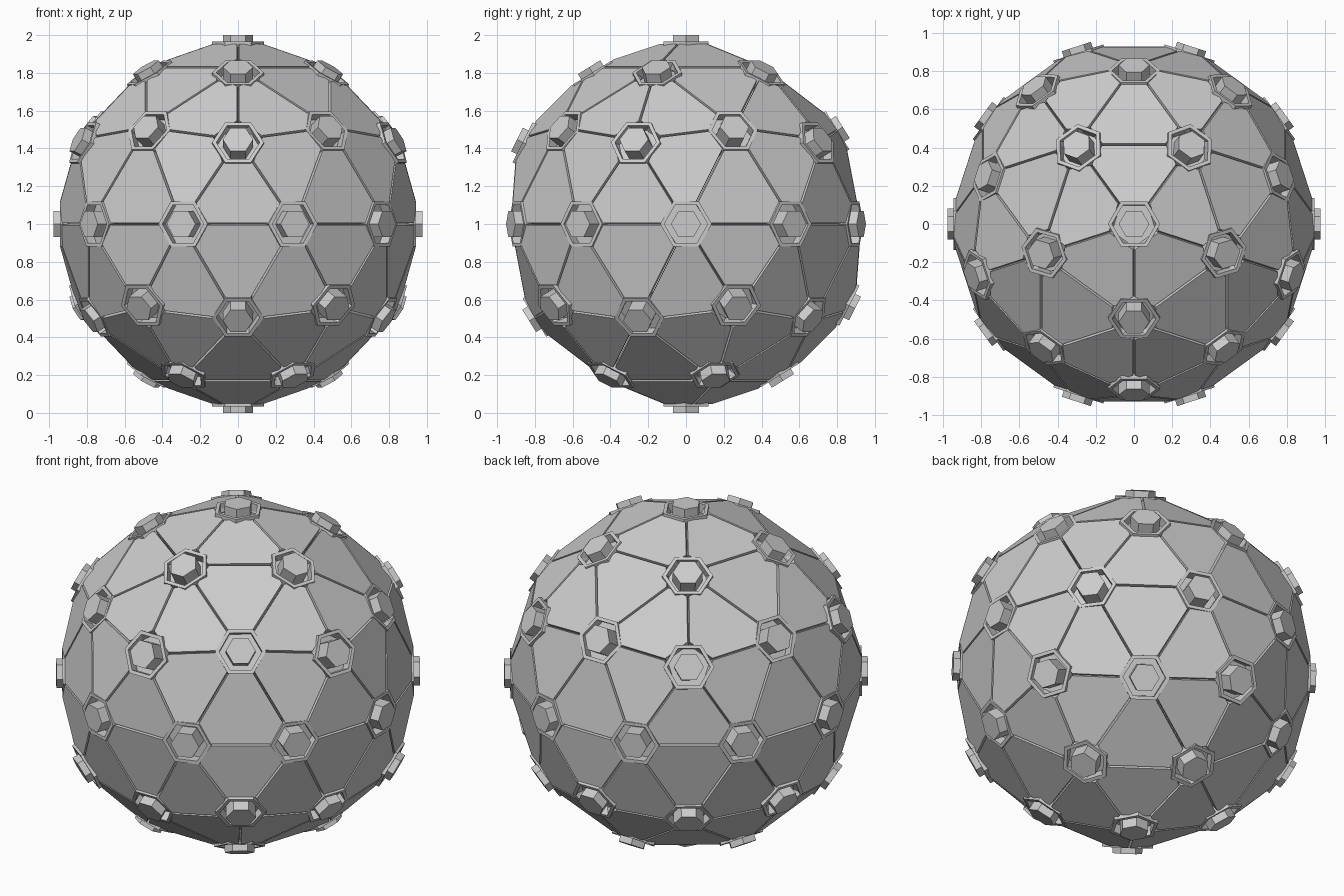
import bpy, bmesh, math
from mathutils import Vector, Matrix

if "Cube" in bpy.data.objects:
    bpy.data.objects.remove(bpy.data.objects["Cube"])

CENTRE = Vector((0, 0, 1))
R_FIVE, R_SIX = 1.0, 0.976      # radius at five-way and six-way joints
GAP, CORNER, THICK = 0.006, 0.122, 0.04


def finish(bm, name):
    bmesh.ops.recalc_face_normals(bm, faces=bm.faces)
    me = bpy.data.meshes.new(name)
    bm.to_mesh(me)
    bm.free()
    ob = bpy.data.objects.new(name, me)
    ob.location = CENTRE
    bpy.context.collection.objects.link(ob)
    return ob


# Geodesic layout: 42 joints, 80 triangles
geo = bmesh.new()
bmesh.ops.create_icosphere(geo, subdivisions=2, radius=1,
                           matrix=Matrix.Rotation(-math.pi / 2, 4, 'Z'))
for v in geo.verts:
    v.co = v.co.normalized() * (R_FIVE if len(v.link_edges) == 5 else R_SIX)
geo.normal_update()
joints = [v.co.copy() for v in geo.verts]
triangles = [[v.co.copy() for v in f.verts] for f in geo.faces]
geo.free()


def trimmed(tri):
    """Pull the edges in for the seams and cut the corners off."""
    t = bmesh.new()
    t.faces.new([t.verts.new(p) for p in tri])
    mid = sum(tri, Vector()) / 3
    planes = []
    for i in range(3):
        a, b = tri[i], tri[(i + 1) % 3]
        out = ((a + b) / 2 - mid)
        e = (b - a).normalized()
        out = (out - e * out.dot(e)).normalized()
        planes.append((a - out * GAP, out))
        out = (a - mid).normalized()
        planes.append((a - out * CORNER, out))
    for co, no in planes:
        bmesh.ops.bisect_plane(t, geom=t.verts[:] + t.edges[:] + t.faces[:],
                               plane_co=co, plane_no=no, clear_outer=True)
    t.faces.ensure_lookup_table()
    pts = [v.co.copy() for v in t.faces[0].verts]
    t.free()
    return pts


# Flat shell panels
bm = bmesh.new()
for tri in triangles:
    n = (tri[1] - tri[0]).cross(tri[2] - tri[0]).normalized()
    pts = trimmed(tri)
    top = [bm.verts.new(p) for p in pts]
    low = [bm.verts.new(p - n * THICK) for p in pts]
    bm.faces.new(top)
    bm.faces.new(low[::-1])
    for i in range(len(pts)):
        j = (i + 1) % len(pts)
        bm.faces.new((top[i], low[i], low[j], top[j]))
finish(bm, "shell_panels")


def hex_lathe(bm, profile, mat):
    """Six-sided turned shape; profile is a closed (radius, height) loop."""
    rings = []
    for r, z in profile:
        if r == 0:
            rings.append([bm.verts.new(mat @ Vector((0, 0, z)))] * 6)
        else:
            rings.append([bm.verts.new(mat @ Vector((r * math.cos(k * math.pi / 3),
                          r * math.sin(k * math.pi / 3), z))) for k in range(6)])
    for a, b in zip(rings, rings[1:] + rings[:1]):
        if a[0] is a[1] and b[0] is b[1]:
            continue
        for k in range(6):
            m = (k + 1) % 6
            bm.faces.new(list(dict.fromkeys((a[k], a[m], b[m], b[k]))))


# Hex collars and bolts at every joint, one corner kept level
collars, bolts = bmesh.new(), bmesh.new()
for p in joints:
    n = p.normalized()
    x = Vector((0, 0, 1)).cross(n)
    x = x.normalized() if x.length > 0.01 else Vector((1, 0, 0))
    y = n.cross(x)
    mat = Matrix((x, y, n)).transposed().to_4x4()
    mat.translation = p
    hex_lathe(collars, [(0, -0.09), (0.115, -0.09), (0.115, -0.033),
                        (0.137, -0.033), (0.137, -0.11), (0, -0.11)], mat)
    hex_lathe(bolts, [(0, 0), (0.08, 0), (0.08, -0.1), (0, -0.1)], mat)
finish(collars, "hex_collars")
finish(bolts, "hex_bolts")
